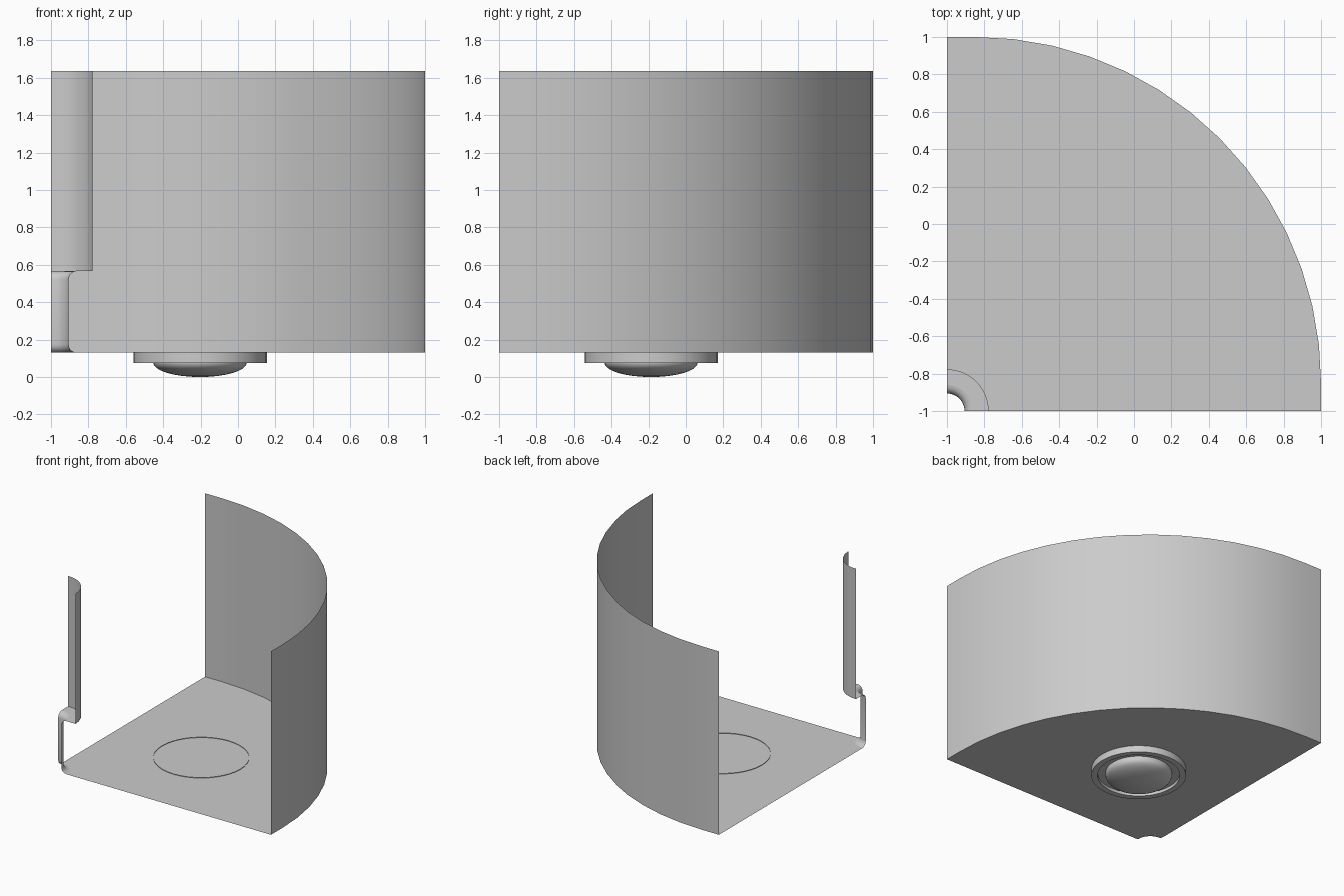
import bpy, math

if "Cube" in bpy.data.objects:
    bpy.data.objects.remove(bpy.data.objects["Cube"])

def arc(cx, cz, rx, rz, a0, a1, n):
    """Points on an elliptical arc."""
    return [(cx + rx * math.cos(math.radians(a0 + (a1 - a0) * i / n)),
             cz + rz * math.sin(math.radians(a0 + (a1 - a0) * i / n)))
            for i in range(n + 1)]

def loft(name, rows, closed):
    """Skin a list of equal-length point rows, smooth where it curves."""
    n, verts, faces = len(rows[0]), [p for row in rows for p in row], []
    for i in range(len(rows) if closed else len(rows) - 1):
        j = (i + 1) % len(rows)
        faces += [(i * n + k, j * n + k, j * n + k + 1, i * n + k + 1)
                  for k in range(n - 1)]
    mesh = bpy.data.meshes.new(name)
    mesh.from_pydata(verts, [], faces)
    ob = bpy.data.objects.new(name, mesh)
    bpy.context.collection.objects.link(ob)
    bpy.context.view_layer.objects.active = ob
    ob.select_set(True)
    bpy.ops.object.mode_set(mode='EDIT')
    bpy.ops.mesh.select_all(action='SELECT')
    bpy.ops.mesh.remove_doubles(threshold=0.0003)
    bpy.ops.object.mode_set(mode='OBJECT')
    bpy.ops.object.shade_smooth_by_angle(angle=math.radians(35))
    ob.select_set(False)
    # level faces stay flat
    for p in mesh.polygons:
        if abs(p.normal.z) > 0.999:
            p.use_smooth = False
    return ob

def lathe(name, profile, centre, steps):
    """Revolve a (radius, height) profile fully about a vertical axis."""
    rows = []
    for i in range(steps):
        a = 2 * math.pi * i / steps
        rows.append([(centre[0] + r * math.cos(a), centre[1] + r * math.sin(a), z)
                     for r, z in profile])
    return loft(name, rows, True)

# Quarter tray: pivot sleeve, rounded neck, floor and open curved wall
F, TOP, STEP = 0.13, 1.637, 0.566
fillet, neck = 0.045, 0.094
inner = ([(0.223, TOP), (0.223, STEP)]
         + arc(neck + fillet, STEP - fillet, fillet, fillet, 90, 180, 5)
         + arc(neck + fillet, F + fillet, fillet, fillet, 180, 270, 5))

# The outer wall is an arc of radius 1.85 with a short straight at each end
R, OFF = 1.85, 0.15
outline = [(2.0, 0)] + arc(OFF, OFF, R, R, 0, 90, 14) + [(0, 2.0)]
rows = []
for i, (x, y) in enumerate(outline):
    a = math.pi / 2 * i / (len(outline) - 1)
    row = [(r * math.cos(a) - 1, r * math.sin(a) - 1, z) for r, z in inner]
    rows.append(row + [(x - 1, y - 1, F), (x - 1, y - 1, TOP)])
loft("quarter_tray", rows, False)

# Foot: short ring with a shallow recess
C = (-0.203, -0.187)
lathe("foot_ring", [(0.25, 0.1), (0.31, 0.1), (0.31, 0.076),
                    (0.357, 0.076), (0.357, 0.134)], C, 40)

# Foot: domed glide in the middle of the ring
lathe("foot_dome", arc(0, 0.076, 0.25, 0.076, -90, 0, 8) + [(0.25, 0.1)], C, 40)
